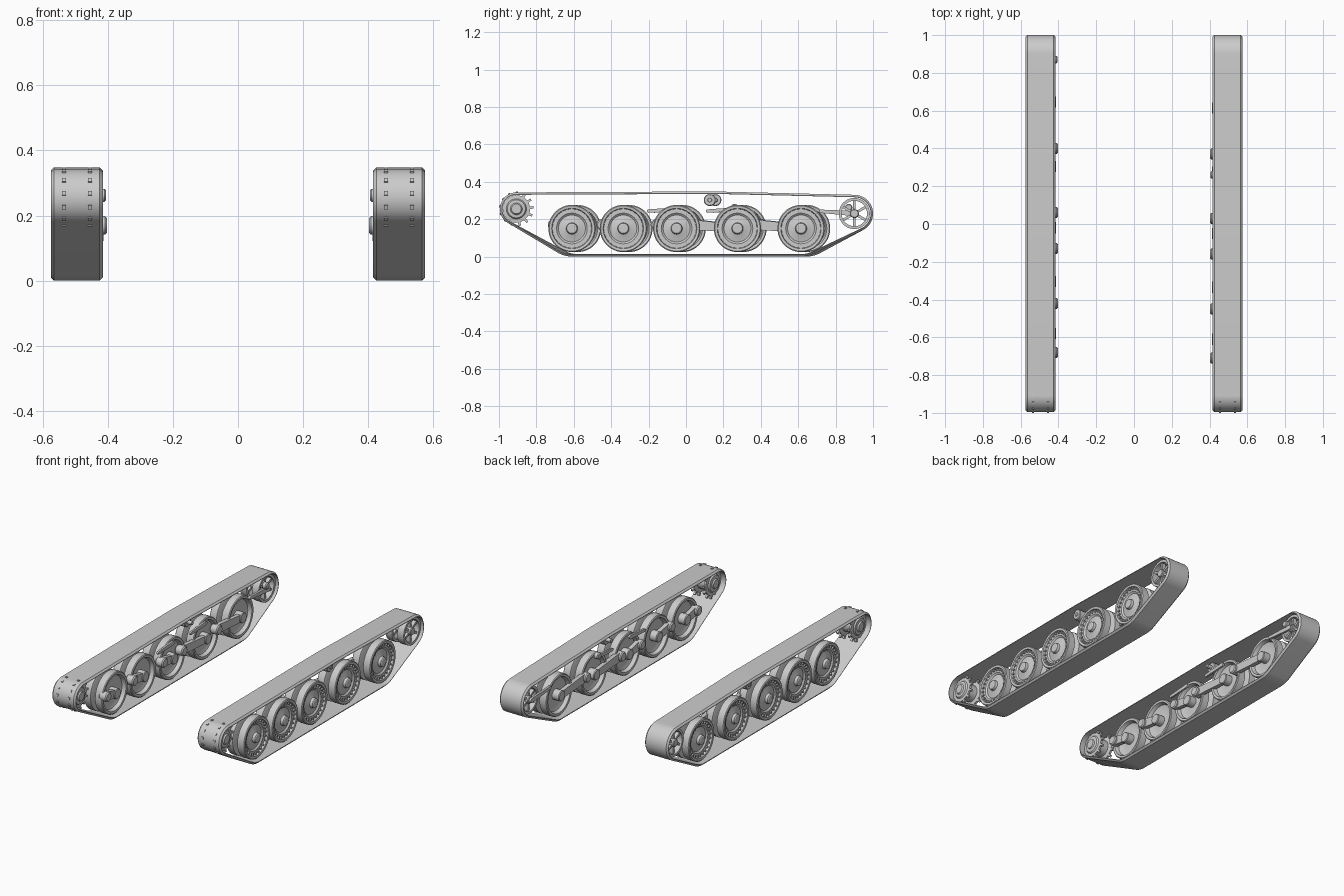
import bpy
import bmesh
from math import sin, cos, pi, radians
from mathutils import Vector

if "Cube" in bpy.data.objects:
    bpy.data.objects.remove(bpy.data.objects["Cube"], do_unlink=True)

grey = bpy.data.materials.new("plain_grey")
grey.use_nodes = True
grey.diffuse_color = (0.6, 0.6, 0.6, 1)
grey.node_tree.nodes["Principled BSDF"].inputs["Base Color"].default_value = grey.diffuse_color

TRACK_X = 0.495
WHEEL_Z = 0.15
parts = []


def finish(name, bm, side):
    """Turn the bmesh (x = outward offset in the track) into a placed object."""
    for v in bm.verts:
        v.co.x = side * (TRACK_X + v.co.x)
    bmesh.ops.recalc_face_normals(bm, faces=bm.faces)
    mesh = bpy.data.meshes.new(name)
    bm.to_mesh(mesh)
    bm.free()
    mesh.materials.append(grey)
    obj = bpy.data.objects.new(name, mesh)
    bpy.context.collection.objects.link(obj)
    parts.append(obj)


def bridge(bm, rings, closed=False):
    n = len(rings[0])
    pairs = list(zip(rings, rings[1:]))
    if closed:
        pairs.append((rings[-1], rings[0]))
    for a, b in pairs:
        for i in range(n):
            j = (i + 1) % n
            bm.faces.new((a[i], a[j], b[j], b[i]))


def lathe(bm, y, z, profile, seg=48, closed=False):
    """Spin (offset, radius) points around the axle at y, z."""
    rings = [[bm.verts.new((u, y + r * cos(2 * pi * i / seg), z + r * sin(2 * pi * i / seg)))
              for i in range(seg)] for u, r in profile]
    bridge(bm, rings, closed)
    if not closed:
        bm.faces.new(rings[0])
        bm.faces.new(rings[-1])


def disc(bm, y, z, u0, u1, r, bevel=0.004, seg=32):
    lathe(bm, y, z, [(u0, r - bevel), (u0 + bevel, r), (u1 - bevel, r), (u1, r - bevel)], seg)


def block(bm, y, z, angle, r0, r1, width, u0, u1):
    """Box lying along a radius of a wheel."""
    out, tan = Vector((0, cos(angle), sin(angle))), Vector((0, -sin(angle), cos(angle)))
    base = Vector((0, y, z))
    rings = [[bm.verts.new(base + Vector((u, 0, 0)) + out * r + tan * w * width / 2)
              for r, w in ((r0, -1), (r1, -1), (r1, 1), (r0, 1))] for u in (u0, u1)]
    bridge(bm, rings)
    bm.faces.new(rings[0])
    bm.faces.new(rings[1])


def wrap(circles, seg=64):
    """Convex outline, counter-clockwise, around circles (y, z, radius)."""
    pts = sorted((round(y + r * cos(2 * pi * i / seg), 5), round(z + r * sin(2 * pi * i / seg), 5))
                 for y, z, r in circles for i in range(seg))

    def half(points):
        chain = []
        for p in points:
            while len(chain) > 1 and ((chain[-1][0] - chain[-2][0]) * (p[1] - chain[-2][1])
                                      - (chain[-1][1] - chain[-2][1]) * (p[0] - chain[-2][0])) <= 1e-9:
                chain.pop()
            chain.append(p)
        return chain[:-1]
    return [Vector(p) for p in half(pts) + half(pts[::-1])]


def link(bm, circles, u0, u1):
    """Flat bar with rounded ends."""
    path = wrap(circles, 24)
    rings = [[bm.verts.new((u, *p)) for p in path] for u in (u0, u1)]
    bridge(bm, rings)
    bm.faces.new(rings[0])
    bm.faces.new(rings[1])


def belt(bm, circles, half_width, thick):
    path = wrap(circles)
    normals = []
    for i, p in enumerate(path):
        a, b = (p - path[i - 1]).normalized(), (path[(i + 1) % len(path)] - p).normalized()
        t = (a + b).normalized()
        normals.append(Vector((t.y, -t.x)))
    c = 0.010
    section = [(-half_width, c), (c - half_width, 0), (half_width - c, 0),
               (half_width, c), (half_width, thick), (-half_width, thick)]
    rings = [[bm.verts.new((u, *(p - n * d))) for p, n in zip(path, normals)] for u, d in section]
    bridge(bm, rings, closed=True)


# Dished outer wheel and its recessed inner twin
OUTER = [(0.070, 0.001), (0.070, 0.022), (0.066, 0.028), (0.050, 0.031), (0.046, 0.042),
         (0.040, 0.072), (0.048, 0.082), (0.048, 0.104), (0.062, 0.108), (0.064, 0.121),
         (0.060, 0.126), (0.016, 0.126), (0.012, 0.118), (0.012, 0.001)]
INNER = [(-0.012, 0.001), (-0.012, 0.118), (-0.016, 0.126), (-0.060, 0.126), (-0.064, 0.121),
         (-0.062, 0.108), (-0.040, 0.100), (-0.030, 0.070), (-0.035, 0.040), (-0.035, 0.001)]

WHEELS = [-0.61, -0.335, -0.05, 0.275, 0.615]
PIVOTS = [-0.71, -0.45, -0.16, 0.03, 0.37]
SPROCKET, IDLER = (-0.907, 0.255), (0.90, 0.23)

for side, label in ((1, "left"), (-1, "right")):
    shift = 0 if side > 0 else 0.03     # one side sits slightly further back
    wheels = [y + shift for y in WHEELS]
    pivots = [y + shift for y in PIVOTS]
    roller = 0.127 + shift

    # Track belt
    bm = bmesh.new()
    belt(bm, [(*SPROCKET, 0.088), (*IDLER, 0.10), (wheels[0], WHEEL_Z, 0.15),
              (wheels[-1], WHEEL_Z, 0.15), (0.15, 0.303, 0.045)], 0.08, 0.013)
    finish(label + "_track_belt", bm, side)

    # Road wheels with rim bolts, and their swing arms
    for k, (y, py) in enumerate(zip(wheels, pivots), 1):
        bm = bmesh.new()
        lathe(bm, y, WHEEL_Z, OUTER)
        lathe(bm, y, WHEEL_Z, INNER)
        disc(bm, y, WHEEL_Z, -0.02, 0.02, 0.05)
        for i in range(24):
            block(bm, y, WHEEL_Z, 2 * pi * i / 24, 0.092, 0.106, 0.009, 0.045, 0.056)
        finish(f"{label}_road_wheel_{k}", bm, side)

        bm = bmesh.new()
        link(bm, [(py, 0.17, 0.027), (y, WHEEL_Z, 0.022)], -0.076, -0.05)
        disc(bm, py, 0.17, -0.092, -0.04, 0.029, 0.006)
        disc(bm, y, WHEEL_Z, -0.082, -0.03, 0.032)
        finish(f"{label}_swing_arm_{k}", bm, side)

    # Toothed drive sprocket
    bm = bmesh.new()
    y, z = SPROCKET
    lathe(bm, y, z, [(0.066, 0.001), (0.066, 0.026), (0.058, 0.032), (0.056, 0.048), (0.048, 0.054),
                     (0.046, 0.073), (0.034, 0.073), (0.028, 0.050), (-0.028, 0.050),
                     (-0.034, 0.073), (-0.046, 0.073), (-0.048, 0.054), (-0.056, 0.048),
                     (-0.058, 0.03), (-0.066, 0.026), (-0.066, 0.001)])
    for u in (-0.04, 0.04):
        for i in range(13):
            block(bm, y, z, radians(171) + 2 * pi * i / 13, 0.065, 0.0925, 0.013, u - 0.006, u + 0.006)
    finish(label + "_drive_sprocket", bm, side)

    # Spoked idler wheel
    bm = bmesh.new()
    y, z = IDLER
    for u in (-0.04, 0.04):
        lathe(bm, y, z, [(u - 0.022, 0.068), (u - 0.022, 0.083), (u + 0.022, 0.083), (u + 0.022, 0.068)],
              closed=True)
        for i in range(6):
            block(bm, y, z, radians(30) + 2 * pi * i / 6, 0.015, 0.071, 0.014, u - 0.012, u + 0.012)
    disc(bm, y, z, -0.066, 0.066, 0.024)
    finish(label + "_idler_wheel", bm, side)

    # Idler crank
    bm = bmesh.new()
    link(bm, [(0.72, 0.242, 0.009), (y, z, 0.014)], -0.078, -0.064)
    finish(label + "_idler_crank", bm, side)

    # Return roller and axle
    bm = bmesh.new()
    disc(bm, roller, 0.302, -0.045, 0.045, 0.032)
    disc(bm, roller, 0.302, -0.076, 0.05, 0.012, 0.002)
    finish(label + "_return_roller", bm, side)

    # Dampers above the middle wheels
    for k, (y0, y1) in enumerate(((-0.20, -0.06), (0.115, 0.26)), 1):
        bm = bmesh.new()
        link(bm, [(y0 + shift, 0.243, 0.009), (y1 + shift, 0.252, 0.011)], -0.076, -0.064)
        finish(f"{label}_damper_{k}", bm, side)

    # Small bearing cap on the inner side
    bm = bmesh.new()
    disc(bm, 0.87 if side < 0 else 0.26, 0.262, -0.09, -0.06, 0.02, 0.005)
    finish(label + "_bearing_cap", bm, side)

# Smooth round surfaces, keep edges sharp
bpy.ops.object.select_all(action="DESELECT")
for obj in parts:
    obj.select_set(True)
bpy.context.view_layer.objects.active = parts[0]
bpy.ops.object.shade_smooth_by_angle(angle=radians(30))
